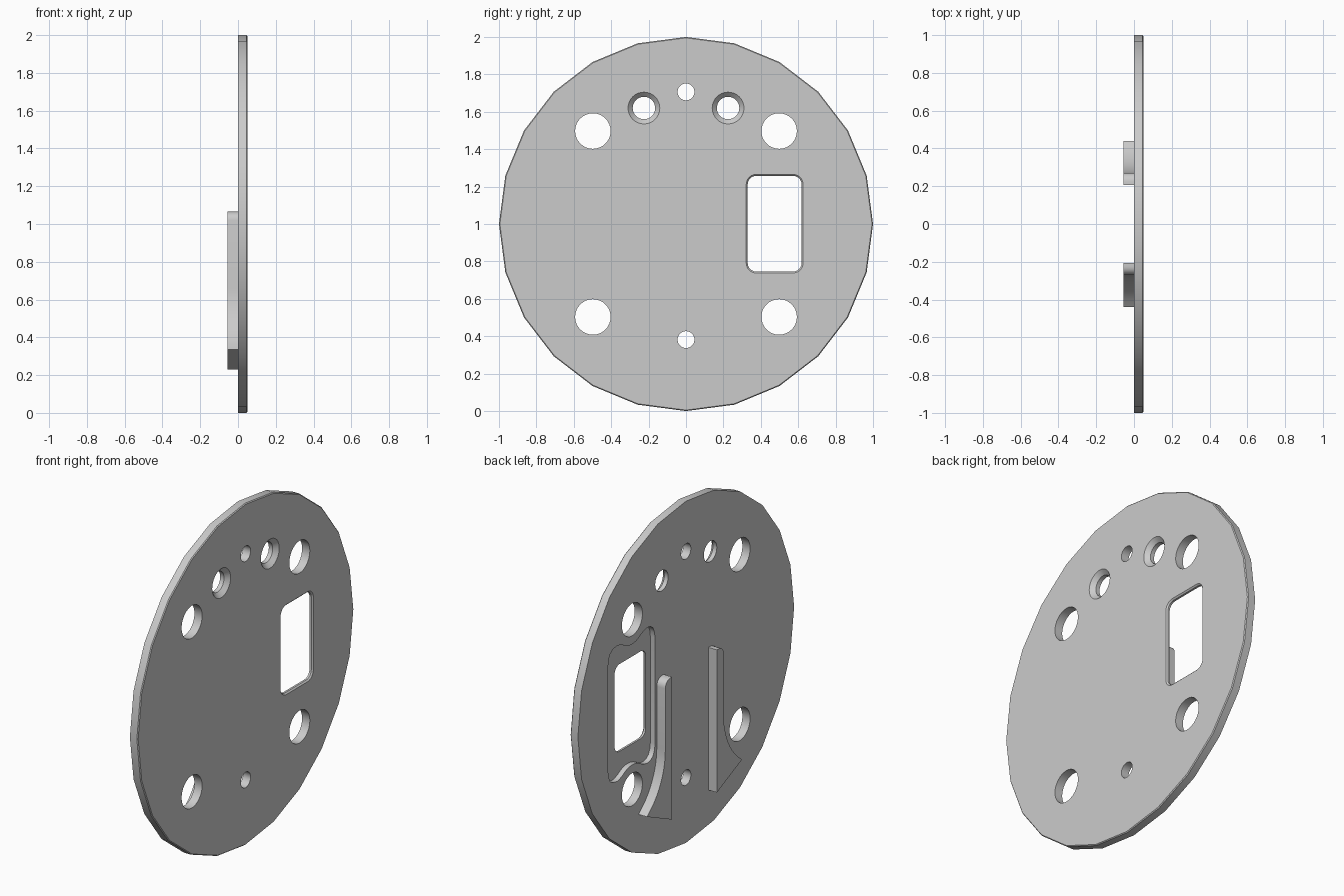
import bpy, bmesh, math

cube = bpy.data.objects.get("Cube")
if cube:
    bpy.data.objects.remove(cube, do_unlink=True)

grey = bpy.data.materials.new("light_grey")
grey.use_nodes = True
COLOUR = (0.6, 0.6, 0.6, 1)
grey.diffuse_color = COLOUR
grey.node_tree.nodes["Principled BSDF"].inputs["Base Color"].default_value = COLOUR


def arc(cy, cz, r, a0, a1, n):
    """Points (y, z) along an arc, angles in degrees."""
    return [(cy + r * math.cos(math.radians(a0 + (a1 - a0) * i / n)),
             cz + r * math.sin(math.radians(a0 + (a1 - a0) * i / n))) for i in range(n + 1)]


def circle(cy, cz, r, n=32):
    return arc(cy, cz, r, 0, 360, n)[:-1]


def rounded_rect(y0, y1, z0, z1, r):
    corners = [(y1 - r, z1 - r), (y0 + r, z1 - r), (y0 + r, z0 + r), (y1 - r, z0 + r)]
    return [p for i, (y, z) in enumerate(corners) for p in arc(y, z, r, 90 * i, 90 * i + 90, 6)]


def loft(name, sections):
    """Solid skinned through (x, outline) sections with equal point counts."""
    bm = bmesh.new()
    rings = [[bm.verts.new((x, y, z)) for y, z in outline] for x, outline in sections]
    n = len(rings[0])
    for a, b in zip(rings, rings[1:]):
        for i in range(n):
            j = (i + 1) % n
            bm.faces.new((a[i], a[j], b[j], b[i]))
    bm.faces.new(rings[0])
    bm.faces.new(rings[-1])
    bmesh.ops.recalc_face_normals(bm, faces=bm.faces)
    mesh = bpy.data.meshes.new(name)
    bm.to_mesh(mesh)
    bm.free()
    mesh.materials.append(grey)
    obj = bpy.data.objects.new(name, mesh)
    bpy.context.collection.objects.link(obj)
    return obj


def activate(obj):
    bpy.ops.object.select_all(action='DESELECT')
    obj.select_set(True)
    bpy.context.view_layer.objects.active = obj


def cut(target, sections):
    cutter = loft("cutter", sections)
    cutter.hide_render = True
    activate(target)
    mod = target.modifiers.new("cut", 'BOOLEAN')
    mod.operation = 'DIFFERENCE'
    mod.solver = 'EXACT'
    mod.object = cutter
    bpy.ops.object.modifier_apply(modifier=mod.name)
    bpy.data.objects.remove(cutter, do_unlink=True)


T = 0.05  # plate thickness

# Round plate with a fine chamfer on its outer face
plate = loft("round_plate", [(0, circle(0, 1, 1, 24)), (T - 0.005, circle(0, 1, 1, 24)),
                             (T, circle(0, 1, 0.995, 24))])

# Through holes: four large, two small
for y, z, r in [(s * 0.498, z, 0.095) for s in (-1, 1) for z in (0.503, 1.497)] + \
               [(0, 1.706, 0.045), (0, 0.382, 0.045)]:
    cut(plate, [(-0.1, circle(y, z, r)), (0.1, circle(y, z, r))])

# Countersunk holes
for s in (-1, 1):
    hole = lambda r: circle(s * 0.225, 1.62, r)
    cut(plate, [(-0.1, hole(0.06)), (0.025, hole(0.06)), (T, hole(0.085)), (0.1, hole(0.085))])

# Shallow pocket on the inner face, scalloped around the large holes
upper = [(0.287, 0.31), (0.291, 0.345), (0.305, 0.375), (0.33, 0.393), (0.36, 0.397), (0.388, 0.391)]
upper += arc(0.498, 0.5, 0.147, 235, 305, 10)
upper += [(0.61, 0.391), (0.635, 0.397), (0.67, 0.392), (0.699, 0.375), (0.715, 0.345), (0.72, 0.31)]
pocket = [(y, 1 + d) for y, d in upper] + [(y, 1 - d) for y, d in reversed(upper)]
cut(plate, [(-0.1, pocket), (0.03, pocket)])

# Rounded window with a chamfered outer edge
window = lambda g: rounded_rect(0.33 - g, 0.618 + g, 0.746 - g, 1.257 + g, 0.045 + g)
cut(plate, [(-0.1, window(0)), (T - 0.008, window(0)), (T, window(0.008)), (0.1, window(0.008))])

# Mirrored ribs: straight upper part flaring out along a concave curve
profile = [(0.207, 0.23), (0.207, 1.065)] + arc(0.225, 1.02, 0.045, 90, 0, 6)
profile += arc(0.67, 0.662, 0.4, 180, 234.9, 12)
for name, s in (("rib_back", 1), ("rib_front", -1)):
    outline = [(s * y, z) for y, z in profile]
    loft(name, [(-0.055, outline), (0.01, outline)])

# Smooth curved walls, sharp edges kept
for obj in (plate, bpy.data.objects["rib_back"], bpy.data.objects["rib_front"]):
    activate(obj)
    bpy.ops.object.shade_smooth_by_angle(angle=math.radians(30))
